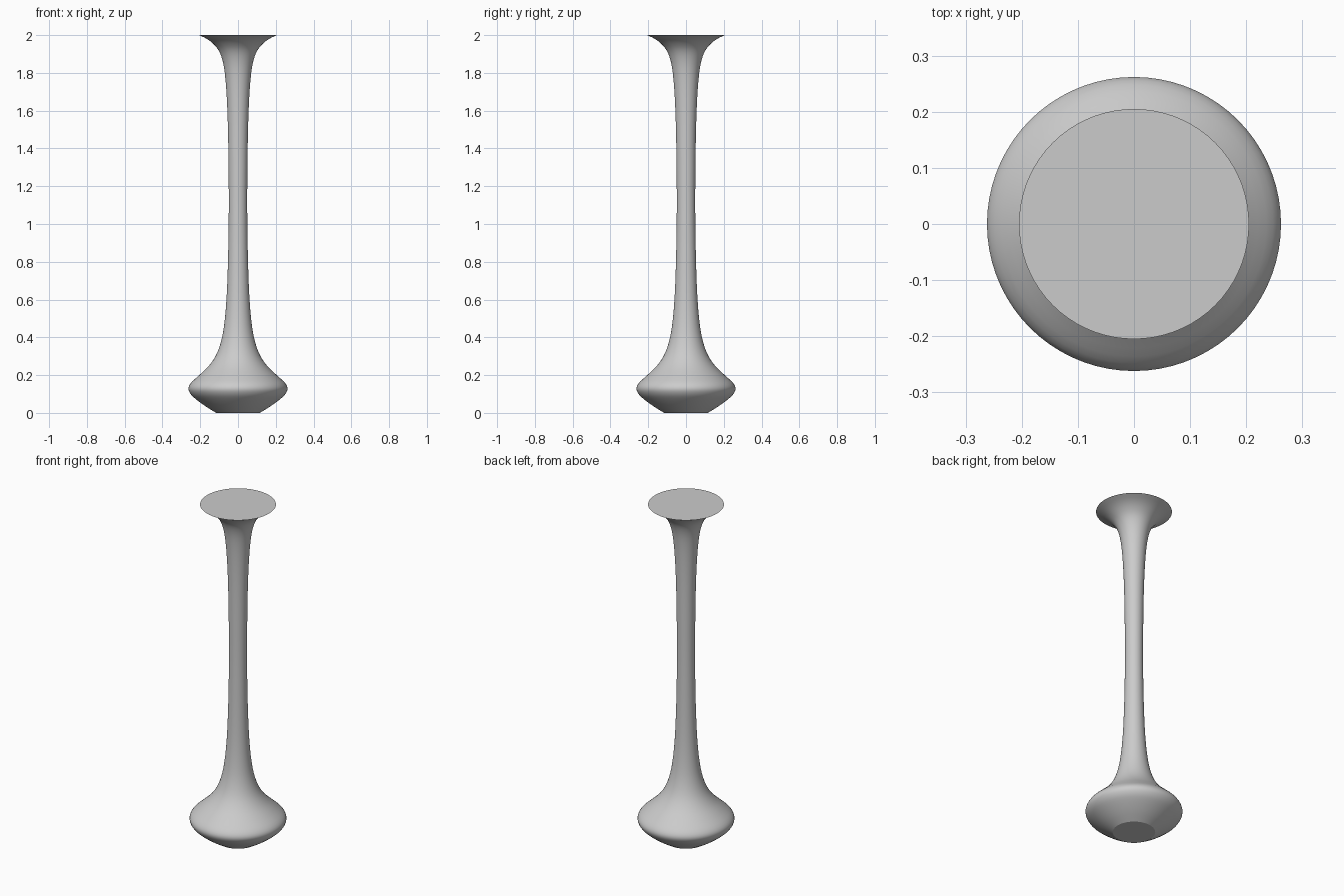
import bpy, bmesh, math
from mathutils import Vector

if "Cube" in bpy.data.objects:
    bpy.data.objects.remove(bpy.data.objects["Cube"])

# Silhouette of the turned pedestal: (radius, height)
PROFILE = [(0.115, 0.0), (0.172, 0.035), (0.226, 0.075), (0.252, 0.102), (0.262, 0.13),
           (0.248, 0.16), (0.205, 0.2), (0.158, 0.245), (0.119, 0.3), (0.092, 0.37),
           (0.074, 0.46), (0.061, 0.6), (0.053, 0.8), (0.049, 1.05), (0.0495, 1.25),
           (0.053, 1.5), (0.060, 1.68), (0.070, 1.8), (0.083, 1.87), (0.103, 1.92),
           (0.132, 1.955), (0.165, 1.98), (0.205, 2.0)]
SEGMENTS = 72
STEPS = 3


def smooth_curve(points, steps):
    """Catmull-Rom curve through the given points."""
    p = [Vector(q) for q in points]
    p = [2 * p[0] - p[1]] + p + [2 * p[-1] - p[-2]]
    out = []
    for a, b, c, d in zip(p, p[1:], p[2:], p[3:]):
        for i in range(steps):
            t = i / steps
            out.append(0.5 * (2 * b + (c - a) * t + (2 * a - 5 * b + 4 * c - d) * t ** 2
                              + (3 * b - a - 3 * c + d) * t ** 3))
    return out + [p[-2]]


def lathe(name, points):
    """Revolve a profile around z and close both ends with flat discs."""
    bm = bmesh.new()
    rings = [[bm.verts.new((r * math.cos(2 * math.pi * k / SEGMENTS),
                            r * math.sin(2 * math.pi * k / SEGMENTS), z))
              for k in range(SEGMENTS)] for r, z in points]
    for low, high in zip(rings, rings[1:]):
        for k in range(SEGMENTS):
            n = (k + 1) % SEGMENTS
            bm.faces.new((low[k], low[n], high[n], high[k]))
    bm.faces.new(rings[0][::-1])
    bm.faces.new(rings[-1])
    mesh = bpy.data.meshes.new(name)
    bm.to_mesh(mesh)
    bm.free()
    obj = bpy.data.objects.new(name, mesh)
    bpy.context.collection.objects.link(obj)
    return obj


# Slender pedestal with bulbous foot and flared flat top
pedestal = lathe("pedestal", smooth_curve(PROFILE, STEPS))
bpy.context.view_layer.objects.active = pedestal
pedestal.select_set(True)
bpy.ops.object.shade_smooth_by_angle(angle=math.radians(30))
